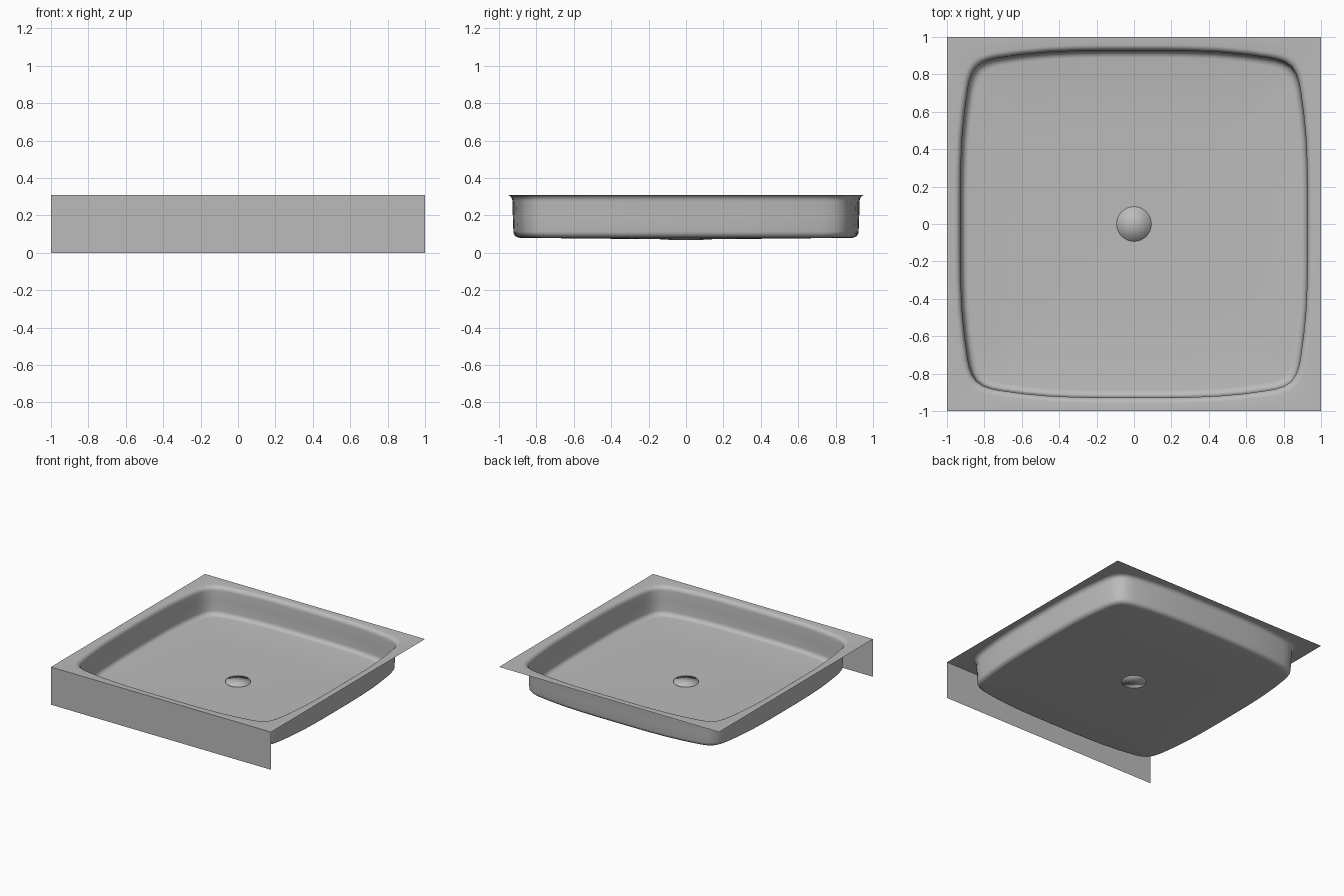
import bpy
import bmesh
import math

cube = bpy.data.objects.get("Cube")
if cube:
    bpy.data.objects.remove(cube, do_unlink=True)

RIM = 0.31      # height of the flat deck
FLOOR = 0.08    # height of the floor's outer edge
SINK = 0.072    # height of the floor at the drain
R_DRAIN = 0.093

grey = bpy.data.materials.new("light_grey")
grey.use_nodes = True
colour = (0.5, 0.5, 0.5, 1)
grey.diffuse_color = colour
grey.node_tree.nodes["Principled BSDF"].inputs["Base Color"].default_value = colour


def make_object(name, bm):
    mesh = bpy.data.meshes.new(name)
    bm.to_mesh(mesh)
    bm.free()
    mesh.materials.append(grey)
    obj = bpy.data.objects.new(name, mesh)
    bpy.context.collection.objects.link(obj)
    for poly in mesh.polygons:
        poly.use_smooth = True
    return obj


def bridge(bm, rings):
    """Skin successive closed rings of equal length."""
    for a, b in zip(rings, rings[1:]):
        n = len(a)
        for i in range(n):
            j = (i + 1) % n
            bm.faces.new((a[i], a[j], b[j], b[i]))


# Bowed square outline: one octant, mirrored and turned four times
octant = [(0.928, 0), (0.928, 0.15), (0.926, 0.3), (0.92, 0.45), (0.906, 0.6),
          (0.889, 0.72), (0.88, 0.765), (0.866, 0.806), (0.842, 0.842)]
side = [(x, -y) for x, y in octant[:0:-1]] + octant[:-1]
outline = []
for turn in range(4):
    for x, y in side:
        for _ in range(turn):
            x, y = -y, x
        outline.append((x, y))

# Basin section as (offset from outline, height): lip, wall, foot fillet
section = []
for k in range(6):
    a = math.radians(90 - 18 * k)
    section.append((0.03 - 0.03 * math.cos(a), RIM - 0.035 + 0.035 * math.sin(a)))
section.append((-0.002, 0.19))
for k in range(6):
    a = math.radians(18 * k)
    section.append((-0.04 + 0.035 * math.cos(a), FLOOR + 0.035 - 0.035 * math.sin(a)))

# Tray: square deck, basin wall and gently sloping floor in one skin
bm = bmesh.new()
square = []
for x, y in outline:
    s = 1 / max(abs(x), abs(y))
    square.append(bm.verts.new((x * s, y * s, RIM)))
rings = [square]
for offset, z in section:
    s = 1 + offset / 0.928
    rings.append([bm.verts.new((x * s, y * s, z)) for x, y in outline])
for t in (0.5, 1):
    ring = []
    for x, y in outline:
        s = 0.95 * (1 - t) + t * R_DRAIN / math.hypot(x, y)
        ring.append(bm.verts.new((x * s, y * s, FLOOR + (SINK - FLOOR) * t)))
    rings.append(ring)
bridge(bm, rings)
bm.faces.new(rings[-1])
tray = make_object("shower_tray", bm)
bpy.ops.object.select_all(action="DESELECT")
tray.select_set(True)
bpy.context.view_layer.objects.active = tray
bpy.ops.object.shade_smooth_by_angle(angle=math.radians(40))

# Front skirt hanging from the deck edge to the ground
bm = bmesh.new()
bm.faces.new([bm.verts.new(p) for p in
              ((-1, -1, 0), (1, -1, 0), (1, -1, RIM), (-1, -1, RIM))])
make_object("front_skirt", bm)

# Drain cover: softly shaded shallow disc
bm = bmesh.new()
rings = []
for r, z in ((R_DRAIN, 0.068), (R_DRAIN, 0.08)):
    rings.append([bm.verts.new((r * math.cos(a), r * math.sin(a), z))
                  for a in (math.tau * i / 32 for i in range(32))])
bridge(bm, rings)
bm.faces.new(rings[0][::-1])
centre = bm.verts.new((0, 0, 0.084))
for i in range(32):
    bm.faces.new((rings[1][i], rings[1][(i + 1) % 32], centre))
make_object("drain_cover", bm)
